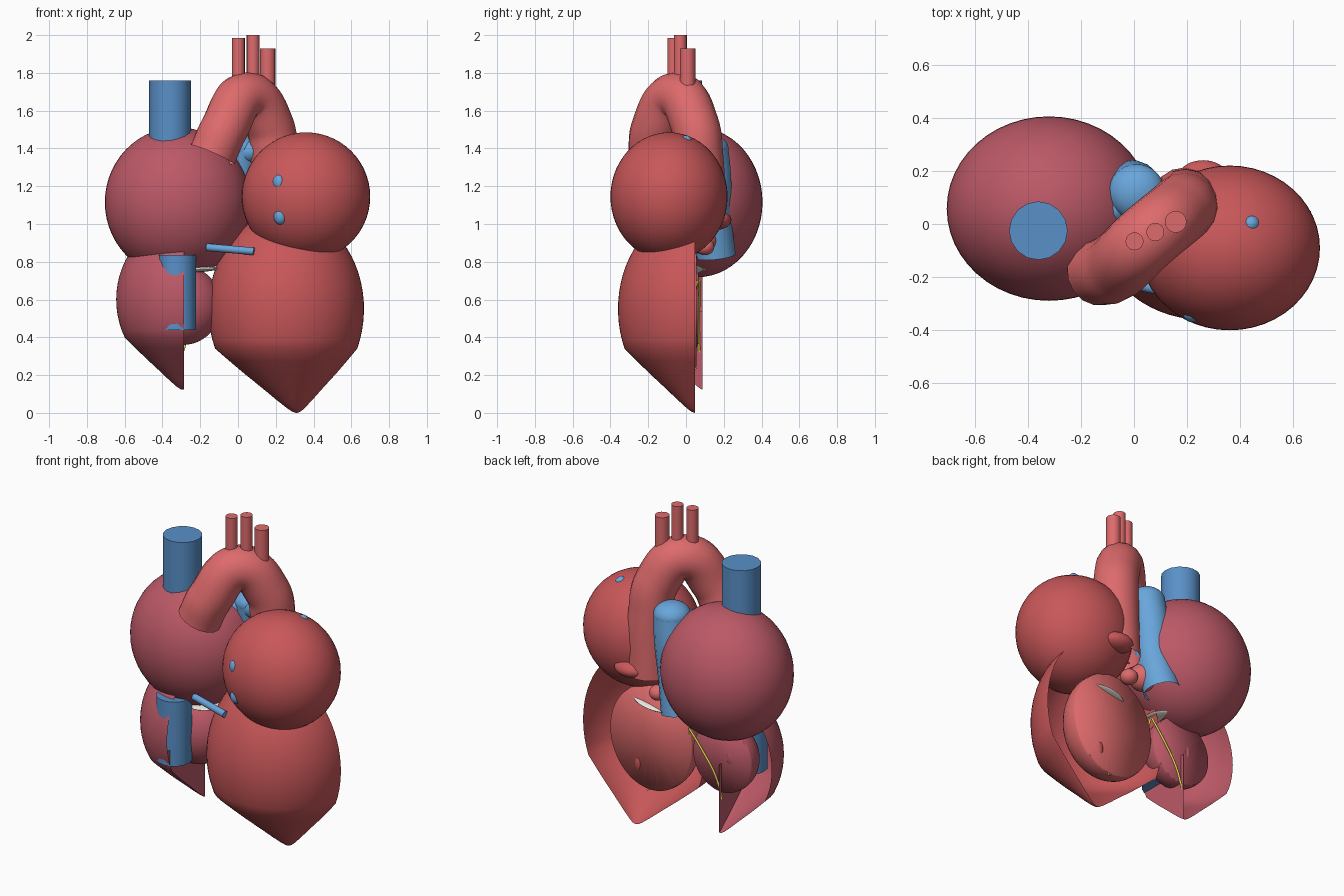
import bpy, bmesh, math
from mathutils import Vector

if "Cube" in bpy.data.objects:
    bpy.data.objects.remove(bpy.data.objects["Cube"])

COLORS = {
    "right_muscle": (0.50, 0.10, 0.135, 1), "left_muscle": (0.58, 0.095, 0.10, 1),
    "artery": (0.73, 0.145, 0.15, 1), "vein": (0.10, 0.28, 0.58, 1),
    "lung_vessel": (0.14, 0.38, 0.71, 1), "valve": (0.85, 0.83, 0.76, 1),
    "nerve": (0.80, 0.70, 0.10, 1),
}
MATS = {}
for key, rgba in COLORS.items():
    MATS[key] = bpy.data.materials.new(key)
    MATS[key].diffuse_color = rgba


def finish(bm, name, mat, angle=40):
    bmesh.ops.recalc_face_normals(bm, faces=bm.faces[:])
    me = bpy.data.meshes.new(name)
    bm.to_mesh(me)
    bm.free()
    ob = bpy.data.objects.new(name, me)
    bpy.context.collection.objects.link(ob)
    me.materials.append(MATS[mat])
    bpy.ops.object.select_all(action='DESELECT')
    ob.select_set(True)
    bpy.context.view_layer.objects.active = ob
    bpy.ops.object.shade_smooth_by_angle(angle=math.radians(angle))
    return ob


def bisect(bm, co, no, clear=True, fill=False):
    res = bmesh.ops.bisect_plane(bm, geom=bm.verts[:] + bm.edges[:] + bm.faces[:],
                                 plane_co=co, plane_no=no, clear_outer=clear)
    if fill:
        edges = [e for e in res["geom_cut"] if isinstance(e, bmesh.types.BMEdge)]
        return bmesh.ops.contextual_create(bm, geom=edges)["faces"]


def ellipsoid(name, c, r, mat, cut_y=None, tilt=0):
    bm = bmesh.new()
    bmesh.ops.create_uvsphere(bm, u_segments=48, v_segments=28, radius=1)
    for v in bm.verts:
        v.co = Vector((v.co.x * r[0], v.co.y * r[1], v.co.z * r[2]))
        v.co.z += v.co.x * tilt
        v.co += Vector(c)
    if cut_y is None:
        return finish(bm, name, mat)
    cap = bisect(bm, (0, cut_y, 0), (0, 1, 0), fill=True)   # flat, softly shaded section
    bmesh.ops.poke(bm, faces=cap)
    return finish(bm, name, mat, 180)


def tube(name, pts, radius, mat, smooth=True, caps=True):
    """Round tube along a path."""
    cu = bpy.data.curves.new(name, 'CURVE')
    cu.dimensions = '3D'
    cu.bevel_depth = radius
    cu.bevel_resolution = 6
    cu.use_fill_caps = caps
    cu.resolution_u = 12
    if smooth:
        sp = cu.splines.new('BEZIER')
        sp.bezier_points.add(len(pts) - 1)
        for p, co in zip(sp.bezier_points, pts):
            p.co = co
            p.handle_left_type = p.handle_right_type = 'AUTO'
    else:
        sp = cu.splines.new('POLY')
        sp.points.add(len(pts) - 1)
        for p, co in zip(sp.points, pts):
            p.co = (*co, 1)
    tmp = bpy.data.objects.new(name + "_path", cu)
    bpy.context.collection.objects.link(tmp)
    bpy.context.view_layer.update()
    me = bpy.data.meshes.new_from_object(tmp.evaluated_get(bpy.context.evaluated_depsgraph_get()))
    bpy.data.objects.remove(tmp)
    bm = bmesh.new()
    bm.from_mesh(me)
    bmesh.ops.remove_doubles(bm, verts=bm.verts[:], dist=1e-5)
    return finish(bm, name, mat)


def ventricle(name, c, r, apex, z_join, mat, cut_y, cut_x=None):
    """Ellipsoid dome whose lower end runs straight to an apex, cut open at the back."""
    n, bm = 64, bmesh.new()
    rings = []
    t_join = math.asin((z_join - c[2]) / r[2])
    for i in range(21):                       # dome, from the top down
        t = math.radians(89) + (t_join - math.radians(89)) * i / 20
        rings.append((c[0], c[1], c[2] + r[2] * math.sin(t), math.cos(t)))
    k = math.cos(t_join)
    for f, s in ((0.2, 0.82), (0.4, 0.635), (0.6, 0.44), (0.8, 0.25), (0.93, 0.12),
                 (0.98, 0.06), (1.0, 0.01)):  # taper to the slightly blunt apex
        x, y, z = ((c[0], c[1], z_join)[j] * (1 - f) + apex[j] * f for j in range(3))
        rings.append((x, y, z, k * s))
    loops = []
    for x, y, z, s in rings:
        loops.append([bm.verts.new((x + r[0] * s * math.cos(a), y + r[1] * s * math.sin(a), z))
                      for a in (2 * math.pi * j / n for j in range(n))])
    for a, b in zip(loops, loops[1:]):
        for j in range(n):
            bm.faces.new((a[j], b[j], b[(j + 1) % n], a[(j + 1) % n]))
    bm.faces.new(loops[0])
    bm.faces.new(loops[-1][::-1])
    if cut_x is not None:                     # septum wall closes the lower inner side
        bisect(bm, (cut_x, 0, 0), (1, 0, 0), fill=True)
        bisect(bm, (0, 0, 0.54), (0, 0, 1), clear=False)
        upper = [f for f in bm.faces if abs(f.calc_center_median().x - cut_x) < 1e-3
                 and f.calc_center_median().z > 0.54]
        bmesh.ops.delete(bm, geom=upper, context='FACES')
    bisect(bm, (0, cut_y, 0), (0, 1, 0))
    return finish(bm, name, mat)


# Atria
ellipsoid("right_atrium", (-0.32, 0.058, 1.115), (0.385, 0.347, 0.397), "right_muscle")
ellipsoid("left_atrium", (0.36, -0.09, 1.145), (0.34, 0.31, 0.34), "left_muscle")
ellipsoid("left_auricle", (0.26, 0.165, 1.02), (0.10, 0.075, 0.05), "left_muscle")

# Ventricle walls and their sectioned inner chambers
ventricle("left_ventricle", (0.255, 0.04, 0.55), (0.412, 0.40, 0.515), (0.31, 0.05, 0.0),
          0.34, "left_muscle", 0.048)
ventricle("right_ventricle", (-0.29, 0.09, 0.60), (0.355, 0.37, 0.41), (-0.29, 0.10, 0.12),
          0.40, "right_muscle", 0.088, -0.287)
ellipsoid("left_chamber", (0.20, 0.02, 0.56), (0.28, 0.22, 0.32), "artery", 0.056)
ellipsoid("right_chamber", (-0.29, 0.03, 0.57), (0.20, 0.17, 0.21), "right_muscle", 0.065)

# Aorta with root bulges and three arch branches
tube("aorta", [(-0.135, -0.18, 1.365), (-0.075, -0.165, 1.50), (0.05, -0.05, 1.675),
               (0.165, 0.045, 1.53), (0.19, 0.07, 1.35), (0.19, 0.085, 0.98)], 0.128, "artery",
     caps=False)
ellipsoid("aortic_root", (0.01, 0.09, 0.92), (0.08, 0.08, 0.08), "artery")
ellipsoid("aortic_root_small", (0.12, 0.10, 0.88), (0.05, 0.05, 0.045), "artery")
for i, (x, y, z, r) in enumerate([(0.002, -0.065, 1.985, 0.034), (0.08, -0.03, 2.0, 0.034),
                                  (0.157, 0.008, 1.928, 0.041)]):
    tube(f"arch_branch_{i + 1}", [(x, y, 1.70), (x, y, z)], r, "artery", False)

# Great veins
tube("upper_vena_cava", [(-0.36, -0.025, 1.35), (-0.36, -0.025, 1.76)], 0.11, "vein", False)
tube("lower_vena_cava", [(-0.322, -0.16, 0.44), (-0.322, -0.16, 0.835)], 0.10, "vein", False)

# Pulmonary trunk, its two branches and the vein tips showing through the left atrium
tube("pulmonary_trunk", [(-0.07, 0.16, 0.83), (-0.03, 0.135, 1.05), (-0.005, 0.135, 1.25),
                         (0.01, 0.12, 1.40)], 0.105, "lung_vessel", caps=False)
ellipsoid("pulmonary_fork", (0.01, 0.12, 1.40), (0.105, 0.105, 0.075), "lung_vessel")
tube("right_pulmonary_artery", [(0.0, 0.11, 1.37), (-0.12, 0.04, 1.36), (-0.3, 0.04, 1.33)],
     0.06, "lung_vessel")
tube("left_pulmonary_artery", [(0.0, 0.09, 1.38), (0.2, 0.03, 1.39), (0.38, 0.0, 1.38)],
     0.06, "lung_vessel")
for i, c in enumerate([(0.22, -0.335, 1.22), (0.225, -0.335, 1.04), (0.44, 0.0, 1.425)]):
    ellipsoid(f"pulmonary_vein_{i + 1}", c, (0.036, 0.035, 0.044), "lung_vessel")

# Heart vein crossing the front
tube("front_vein", [(-0.165, -0.19, 0.877), (0.085, -0.245, 0.855)], 0.02, "lung_vessel", False)

# Valves
ellipsoid("mitral_valve", (0.22, -0.01, 0.76), (0.13, 0.10, 0.014), "valve", tilt=0.2)
ellipsoid("tricuspid_valve", (-0.21, 0.0, 0.76), (0.11, 0.12, 0.014), "valve", tilt=0.04)

# Papillary muscles just breaking through the sections
for i, (x, y, z) in enumerate([(0.12, 0.0, 0.40), (0.29, 0.032, 0.38), (-0.34, 0.04, 0.58)]):
    ellipsoid(f"papillary_muscle_{i + 1}", (x, y, z), (0.03, 0.03, 0.06),
              "left_muscle" if x > 0 else "right_muscle")

# Conduction fibres
tube("right_nerve_fibre", [(-0.07, 0.07, 0.70), (-0.15, 0.07, 0.60), (-0.25, 0.068, 0.45),
                           (-0.293, 0.07, 0.32)], 0.006, "nerve")
tube("left_nerve_fibre", [(-0.07, 0.06, 0.70), (-0.03, 0.02, 0.50), (0.08, 0.02, 0.31),
                          (0.23, 0.05, 0.235)], 0.006, "nerve")

for m in bpy.data.materials:
    if m.users and not m.is_grease_pencil:
        m.use_nodes = True
        m.node_tree.nodes["Principled BSDF"].inputs["Base Color"].default_value = m.diffuse_color
